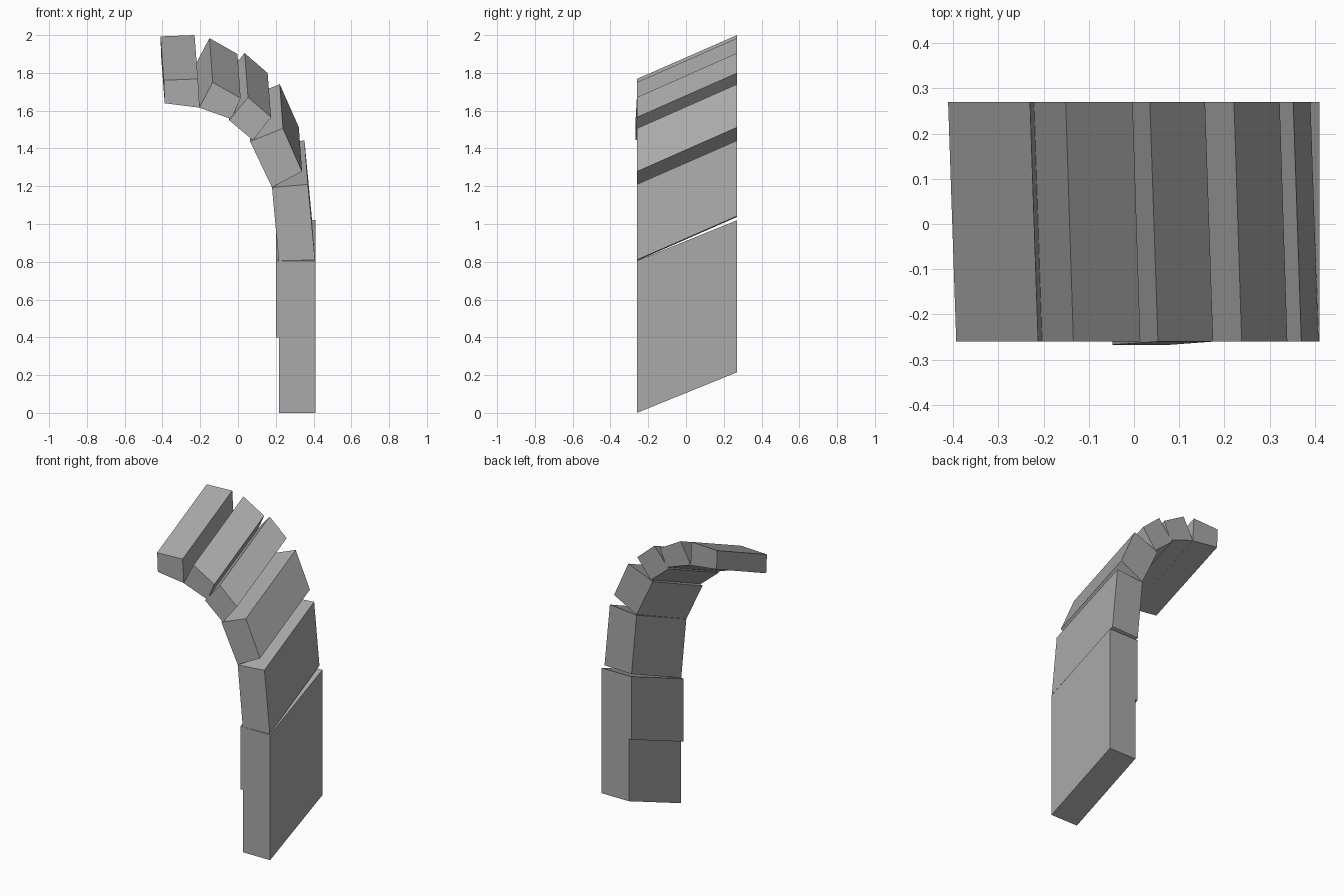
import bpy
import bmesh

old = bpy.data.objects.get("Cube")
if old:
    bpy.data.objects.remove(old, do_unlink=True)

stone = bpy.data.materials.new("grey stone")
stone.use_nodes = True
grey = (0.4, 0.4, 0.4, 1)
stone.diffuse_color = grey
stone.node_tree.nodes["Principled BSDF"].inputs["Base Color"].default_value = grey

FRONT, BACK = -0.26, 0.27


def block(name, outline, dx, dz, bulge=0.0):
    """Slanted block: front outline (x, z) swept to the back, rising by dz."""
    bm = bmesh.new()
    # the first and last corners are the underside, which may bulge forward
    ys = [FRONT - bulge, FRONT, FRONT, FRONT - bulge]
    front = [bm.verts.new((x, y, z)) for (x, z), y in zip(outline, ys)]
    back = [bm.verts.new((x + dx, BACK, z + dz)) for x, z in outline]
    bm.faces.new(front)
    bm.faces.new(back[::-1])
    for i in range(4):
        j = (i + 1) % 4
        bm.faces.new((front[j], front[i], back[i], back[j]))
    bmesh.ops.recalc_face_normals(bm, faces=bm.faces)
    mesh = bpy.data.meshes.new(name)
    bm.to_mesh(mesh)
    bm.free()
    mesh.materials.append(stone)
    bpy.context.collection.objects.link(bpy.data.objects.new(name, mesh))


# Straight leg of the half arch
block("leg_lower", [(0.217, 0), (0.217, 0.4), (0.41, 0.4), (0.41, 0)], 0, 0.215)
block("leg_upper", [(0.2, 0.4), (0.2, 0.805), (0.41, 0.805), (0.41, 0.4)], 0, 0.215)

# Curved run of blocks: inner start, outer start, outer end, inner end
block("arch_block_low", [(0.216, 0.805), (0.408, 0.81), (0.37, 1.21), (0.18, 1.193)], -0.018, 0.232)
block("arch_block_shoulder", [(0.18, 1.194), (0.339, 1.278), (0.238, 1.506), (0.064, 1.437)], -0.017, 0.234)
block("arch_block_middle", [(0.08, 1.443), (0.175, 1.565), (0.053, 1.671), (-0.047, 1.549)], -0.018, 0.234, 0.007)
block("arch_block_high", [(-0.035, 1.555), (0.014, 1.666), (-0.134, 1.75), (-0.205, 1.616)], -0.017, 0.234)
block("arch_block_crown", [(-0.203, 1.616), (-0.212, 1.768), (-0.393, 1.761), (-0.388, 1.639)], -0.018, 0.232)
